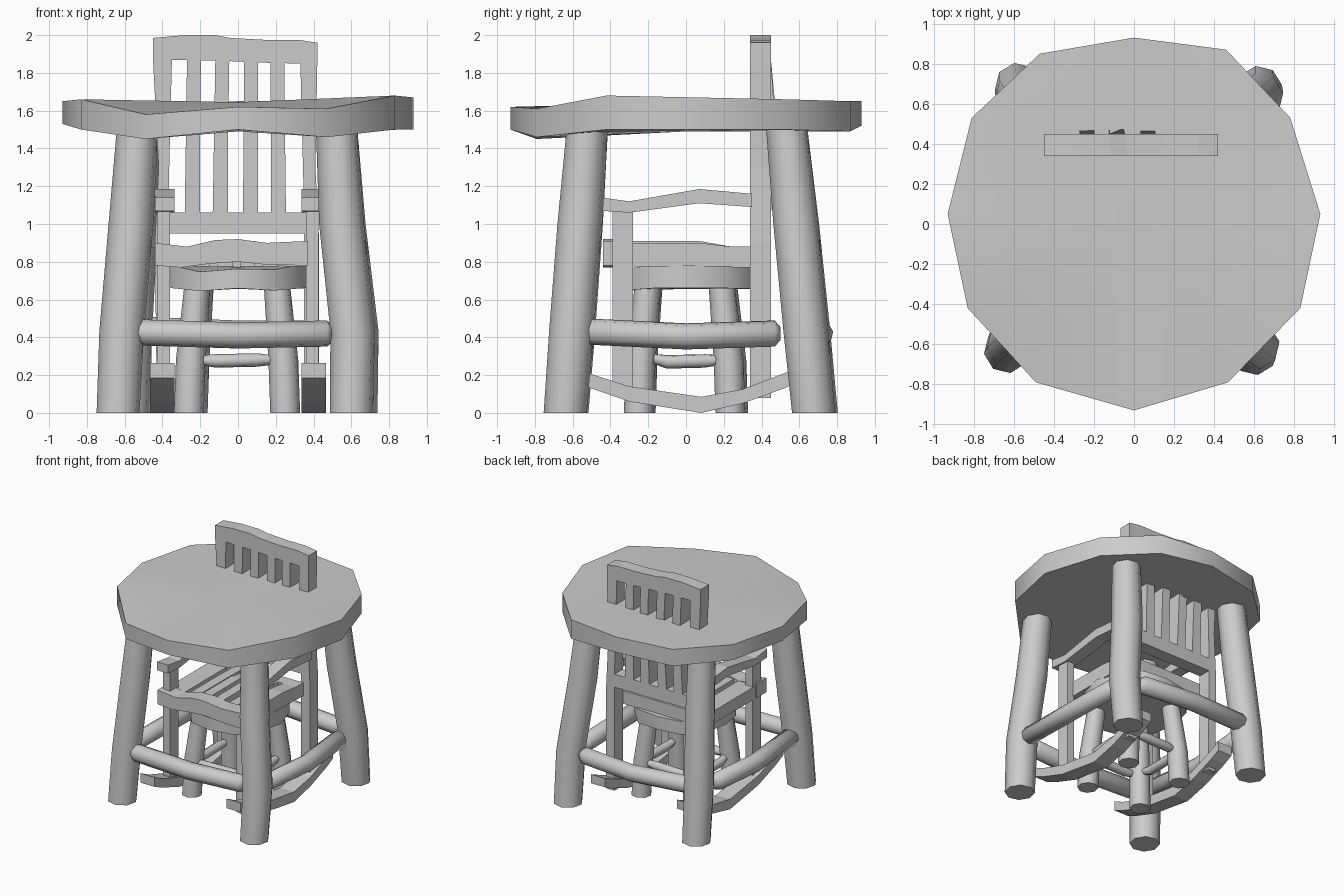
import bpy
from math import cos, sin, tau
from mathutils import Vector

if "Cube" in bpy.data.objects:
    bpy.data.objects.remove(bpy.data.objects["Cube"])


def make(name, verts, faces, smooth=None):
    mesh = bpy.data.meshes.new(name)
    mesh.from_pydata([tuple(v) for v in verts], [], faces)
    mesh.update()
    obj = bpy.data.objects.new(name, mesh)
    bpy.context.collection.objects.link(obj)
    bpy.ops.object.select_all(action='DESELECT')
    obj.select_set(True)
    bpy.context.view_layer.objects.active = obj
    bpy.ops.object.mode_set(mode='EDIT')
    bpy.ops.mesh.select_all(action='SELECT')
    bpy.ops.mesh.normals_make_consistent(inside=False)
    bpy.ops.object.mode_set(mode='OBJECT')
    if smooth:
        bpy.ops.object.shade_smooth_by_angle(angle=smooth)
    return obj


def extrude(name, profile, axis, lo, hi):
    """Extrude a (y,z) profile along x or an (x,z) profile along y."""
    n = len(profile)
    place = (lambda d, p: (d, p[0], p[1])) if axis == 'x' else (lambda d, p: (p[0], d, p[1]))
    verts = [place(d, p) for d in (lo, hi) for p in profile]
    faces = [tuple(range(n)), tuple(range(2 * n - 1, n - 1, -1))]
    faces += [(i, (i + 1) % n, n + (i + 1) % n, n + i) for i in range(n)]
    return make(name, verts, faces)


def box(name, x0, x1, y0, y1, z0, z1):
    return extrude(name, [(x0, z0), (x1, z0), (x1, z1), (x0, z1)], 'y', y0, y1)


def tube(name, path, radii, axis, sides=8):
    """Rough log: rings facing one axis along a bent path."""
    verts, faces = [], []
    for p, r in zip(path, radii):
        for k in range(sides):
            a, b = r * cos(tau * (k + .2) / sides), r * sin(tau * (k + .2) / sides)
            off = {'x': (0, a, b), 'y': (a, 0, b), 'z': (a, b, 0)}[axis]
            verts.append(Vector(p) + Vector(off))
    m = len(path)
    for i in range(m - 1):
        for k in range(sides):
            j = (k + 1) % sides
            faces.append((i * sides + k, i * sides + j, (i + 1) * sides + j, (i + 1) * sides + k))
    faces += [tuple(range(sides)), tuple(range((m - 1) * sides, m * sides))]
    return make(name, verts, faces, 1.1)


# Uneven twelve-sided round top: x, y, bottom z, top z
RIM = [(0, .93, 1.52, 1.65), (.46, .87, 1.49, 1.65), (.78, .53, 1.5, 1.66),
       (.93, .05, 1.50, 1.67), (.83, -.42, 1.50, 1.68), (.47, -.79, 1.46, 1.61),
       (0, -.93, 1.50, 1.62), (-.49, -.79, 1.45, 1.58), (-.83, -.42, 1.5, 1.66),
       (-.93, .05, 1.53, 1.65), (-.81, .53, 1.52, 1.65), (-.47, .85, 1.50, 1.64)]


def round_top(name, s, low, high):
    n = len(RIM)
    verts = [(x * s, y * s, low(b)) for x, y, b, t in RIM]
    verts += [(x * s, y * s, high(t)) for x, y, b, t in RIM]
    verts += [(0, 0, low(1.49)), (0, 0, high(1.645))]
    faces = []
    for i in range(n):
        j = (i + 1) % n
        faces += [(i, j, n + j, n + i), (j, i, 2 * n), (n + i, n + j, 2 * n + 1)]
    make(name, verts, faces, .8)


# Large round table
round_top("table_top", 1, lambda z: z, lambda z: z)
LEGS = {"front_left": (-.635, -.63, -.53, -.52), "front_right": (.60, -.64, .52, -.52),
        "back_left": (-.58, .69, -.52, .53), "back_right": (.625, .675, .52, .53)}
for name, (bx, by, tx, ty) in LEGS.items():
    kink = .03 if name.endswith("right") else .01
    pts = []
    for t in (0, .28, .65, 1):
        k = kink if t == .28 else 0
        pts.append((bx + (tx - bx) * t + k * (1 if bx > 0 else -1), by + (ty - by) * t, 1.54 * t))
    tube("table_leg_" + name, pts, (.115, .12, .12, .11), 'z')

STRETCH_R = (.035, .07, .07, .07, .035)
tube("table_stretcher_front", [(-.55, -.63, .43), (-.50, -.625, .425), (0, -.635, .41),
                               (.47, -.61, .42), (.50, -.60, .42)], STRETCH_R, 'x')
tube("table_stretcher_back", [(-.55, .66, .44), (-.50, .67, .44), (0, .71, .42),
                              (.47, .66, .42), (.52, .65, .42)], STRETCH_R, 'x')
for side, s in (("right", 1), ("left", -1)):
    tube("table_stretcher_" + side, [(s * .62, -.53, .43), (s * .62, -.51, .43), (s * .64, 0, .405),
                                     (s * .61, .47, .42), (s * .60, .50, .42)], STRETCH_R, 'y')

# Small round stool beneath
round_top("stool_seat", .415, lambda z: .66 + (z - 1.5) * .3, lambda z: .775 + (z - 1.65) * .4)
for name, (bx, by) in {"front_left": (-.26, -.24), "front_right": (.25, -.25),
                       "back_left": (-.24, .25), "back_right": (.25, .235)}.items():
    tube("stool_leg_" + name, [(bx, by, 0), (bx * .96, by * .96, .28), (bx * .82, by * .8, .69)],
         (.08, .08, .07), 'z')
for s, (a, b) in ((-1, ("front", "left")), (1, ("back", "right"))):
    r = (.025, .036, .036, .025)
    tube("stool_stretcher_" + a, [(-.2, s * .24, .28), (-.12, s * .25, .275),
                                  (.10, s * .25, .28), (.19, s * .24, .28)], r, 'x')
    tube("stool_stretcher_" + b, [(s * .24, -.19, .29), (s * .25, -.1, .27),
                                  (s * .25, .10, .275), (s * .24, .19, .28)], r, 'y')

# Rocking chair: back frame
Y0, Y1 = .34, .45
extrude("chair_back_top_rail", [(-.45, 1.985), (-.28, 2.0), (-.12, 2.0), (-.04, 1.985), (.14, 1.975),
                                (.32, 1.975), (.42, 1.96), (.42, 1.85), (.3, 1.85), (.1, 1.855),
                                (-.1, 1.865), (-.45, 1.87)], 'y', Y0, Y1)
box("chair_back_bottom_rail", -.37, .39, Y0, Y1, .95, 1.06)
extrude("chair_back_post_left", [(-.45, 1.87), (-.42, 1.3), (-.44, .9), (-.43, .08), (-.36, .08),
                                 (-.37, 1.06), (-.35, 1.87)], 'y', Y0, Y1)
extrude("chair_back_post_right", [(.42, 1.86), (.41, 1.3), (.43, .9), (.43, .08), (.35, .08),
                                  (.35, 1.06), (.33, 1.86)], 'y', Y0, Y1)
for i, (xt, xb, bulge) in enumerate(((-.233, -.242, .025), (-.083, -.094, .03),
                                     (.07, .066, .02), (.208, .214, 0))):
    # each slat bows back a little in the middle
    slat = extrude(f"chair_back_slat_{i + 1}",
                   [(xt - .037, 1.87), (xt + .037, 1.87), ((xt + xb) / 2 + .037, 1.55),
                    (xb + .04, 1.05), (xb - .04, 1.05), ((xt + xb) / 2 - .037, 1.55)], 'y', Y0, Y1)
    for v in slat.data.vertices:
        if abs(v.co.z - 1.55) < .01 and v.co.y > .4:
            v.co.y += bulge

# Chair rockers, arms and front legs on both sides
for side, s in (("left", -1), ("right", 1)):
    extrude("chair_rocker_" + side,
            [(-.63, .185), (-.53, .14), (-.30, .06), (.08, 0), (.30, .05), (.52, .13), (.6, .17),
             (.6, .245), (.52, .21), (.30, .125), (.08, .085), (-.30, .14), (-.53, .215), (-.63, .265)],
            'x', s * .335, s * .465)
    extrude("chair_arm_" + side,
            [(-.45, 1.07), (-.30, 1.06), (.07, 1.11), (.35, 1.09), (.35, 1.16), (.07, 1.185),
             (-.30, 1.12), (-.45, 1.14)], 'x', s * .335, s * .44)
    a, b = sorted((s * .36, s * .425))
    box("chair_front_leg_" + side, a, b, -.39, -.28, .1, 1.1)

# Slatted chair seat
extrude("chair_seat_front", [(-.44, .78), (-.3, .77), (-.15, .79), (0, .80), (.15, .785), (.37, .78),
                             (.37, .91), (.15, .90), (0, .92), (-.12, .915), (-.27, .88), (-.44, .90)],
        'y', -.44, -.31)
box("chair_seat_back", -.42, .37, .24, .34, .77, .88)
edges = [-.43, -.27, -.23, -.15, -.11, -.03, .01, .09, .13, .21, .25, .37]
tops = [.88, .885, .91, .91, .895, .90]
for i, top in enumerate(tops):
    extrude(f"chair_seat_slat_{i + 1}", [(-.31, .775), (.24, .775), (.24, .88), (.07, top),
                                         (-.31, top)], 'x', edges[2 * i], edges[2 * i + 1])
